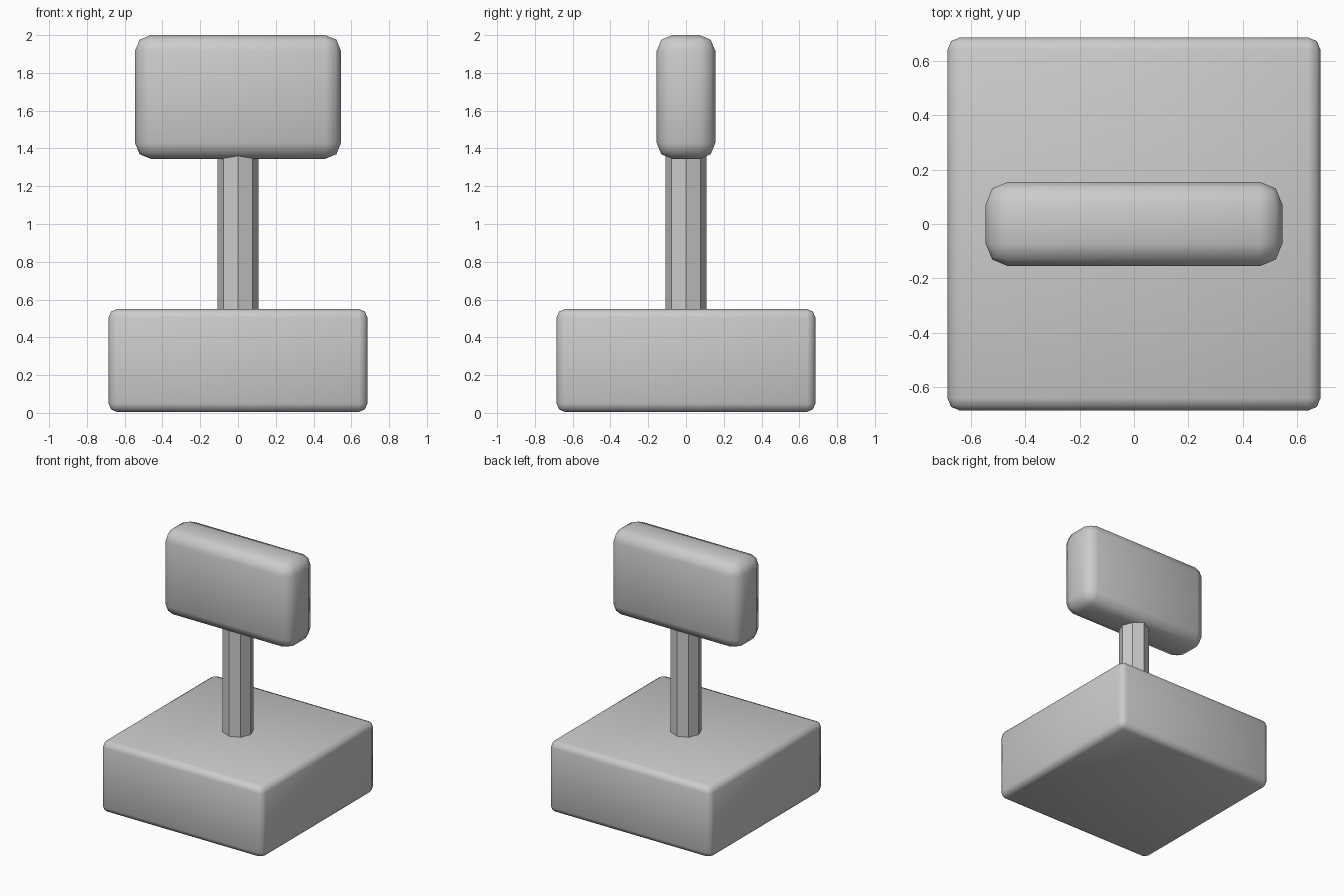
import bpy

default = bpy.data.objects.get("Cube")
if default:
    bpy.data.objects.remove(default, do_unlink=True)

grey = bpy.data.materials.new("plain_grey")
grey.use_nodes = True
colour = (0.6, 0.6, 0.6, 1)
grey.diffuse_color = colour
grey.node_tree.nodes["Principled BSDF"].inputs["Base Color"].default_value = colour


def rounded_block(name, size, bottom, bevel):
    """Smooth box with rounded edges, standing at the given height."""
    bpy.ops.mesh.primitive_cube_add(size=1, location=(0, 0, bottom + size[2] / 2))
    block = bpy.context.object
    block.name = name
    block.scale = size
    bpy.ops.object.transform_apply(location=False, rotation=False, scale=True)
    rounding = block.modifiers.new("rounded_edges", 'BEVEL')
    rounding.width = bevel
    rounding.segments = 2
    bpy.ops.object.modifier_apply(modifier=rounding.name)
    bpy.ops.object.shade_smooth()
    block.data.materials.append(grey)
    return block


# Heavy square base and the upright slab on top
rounded_block("base", (1.37, 1.37, 0.545), 0.005, 0.045)
rounded_block("head", (1.09, 0.31, 0.655), 1.345, 0.083)

# Flat-sided octagonal post, sunk into both blocks
bottom, top = 0.5, 1.4
bpy.ops.mesh.primitive_cylinder_add(vertices=8, radius=0.109, depth=top - bottom,
                                    location=(0, 0, (bottom + top) / 2))
post = bpy.context.object
post.name = "post"
post.data.materials.append(grey)
